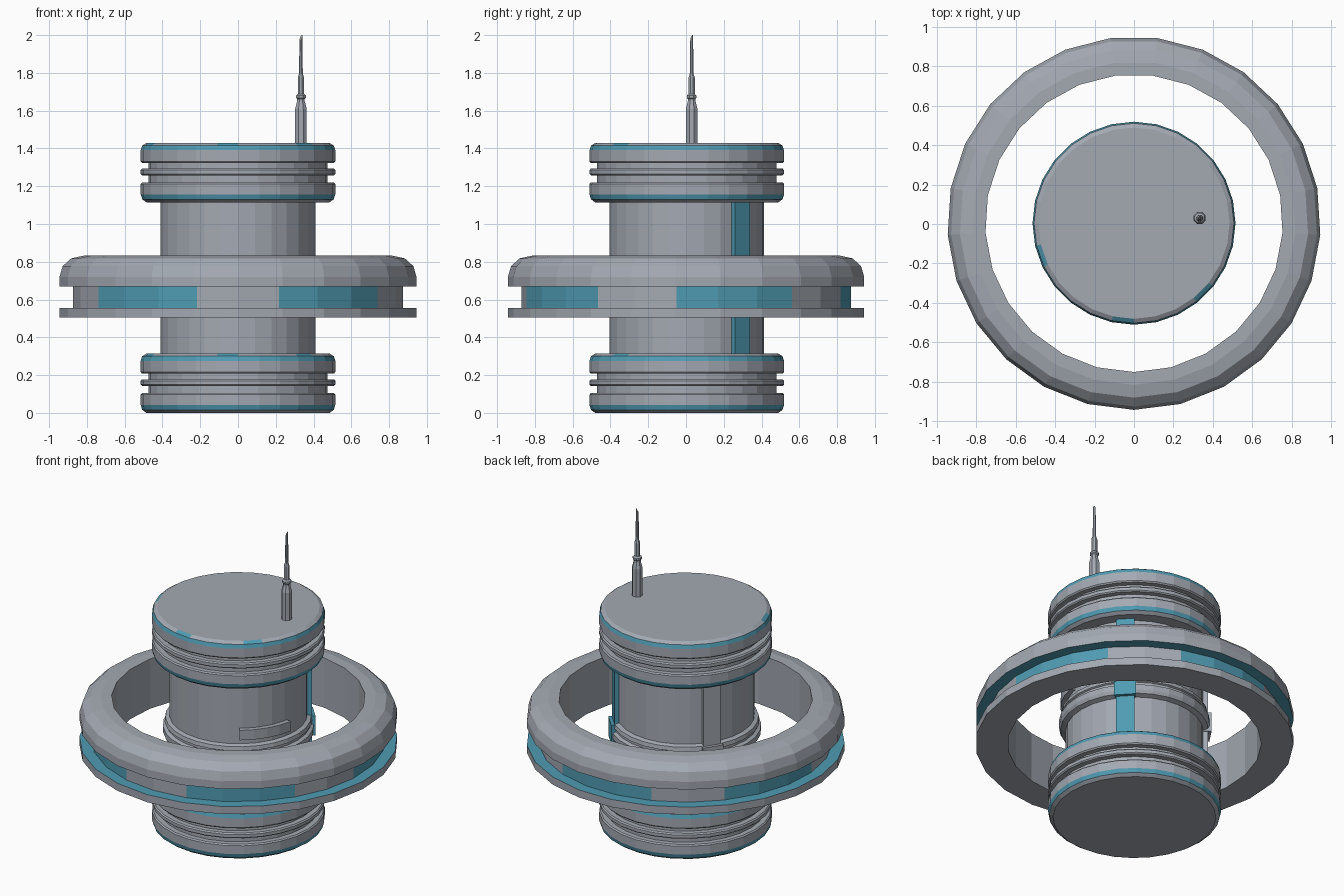
import bpy, bmesh, math

if "Cube" in bpy.data.objects:
    bpy.data.objects.remove(bpy.data.objects["Cube"], do_unlink=True)


def make_material(name, rgb):
    mat = bpy.data.materials.new(name)
    mat.use_nodes = True
    mat.diffuse_color = (*rgb, 1)
    mat.node_tree.nodes["Principled BSDF"].inputs["Base Color"].default_value = (*rgb, 1)
    return mat


MATERIALS = [make_material("hull grey", (0.37, 0.40, 0.45)),
             make_material("accent teal", (0.08, 0.33, 0.45))]
GREY, TEAL = 0, 1
Y_SHIFT = 0.004


def revolve(name, profile, sides, paint=lambda band, seg: GREY, z=0.0,
            centre=(0, Y_SHIFT), loop=False, start=-90, step=None, count=None):
    """Turn a (radius, height) profile; a loop profile is closed on itself.
    With count, only that many steps are turned and the ends are capped."""
    bm = bmesh.new()
    step = step or 360 / sides
    full = count is None
    columns = []
    for i in range(sides if full else count + 1):
        a = math.radians(start + i * step)
        columns.append([bm.verts.new((centre[0] + r * math.cos(a),
                                      centre[1] + r * math.sin(a), z + h))
                        for r, h in profile])
    n = len(profile)
    for seg in range(sides if full else count):
        c, d = columns[seg], columns[(seg + 1) % len(columns)]
        for band in range(n if loop else n - 1):
            j = (band + 1) % n
            face = bm.faces.new((c[band], d[band], d[j], c[j]))
            face.material_index = paint(band, seg)
    if not loop:
        bm.faces.new([c[0] for c in columns])
        bm.faces.new([c[-1] for c in columns])
    elif not full:
        for c in (columns[0], columns[-1]):
            bm.faces.new(c).material_index = paint(0, 0)
    bmesh.ops.recalc_face_normals(bm, faces=bm.faces)
    mesh = bpy.data.meshes.new(name)
    bm.to_mesh(mesh)
    bm.free()
    for mat in MATERIALS:
        mesh.materials.append(mat)
    obj = bpy.data.objects.new(name, mesh)
    bpy.context.collection.objects.link(obj)
    return obj


# Central column
revolve("core_column", [(0.41, 0.2), (0.41, 1.2)], 28)

# Grooved end drums with teal bevels and a few teal chips on the upper rim
drum = [(0.485, 0), (0.507, 0.016), (0.515, 0.042), (0.515, 0.097), (0.508, 0.105),
        (0.475, 0.105), (0.475, 0.143), (0.508, 0.143), (0.515, 0.15), (0.515, 0.17),
        (0.508, 0.178), (0.475, 0.178), (0.475, 0.208), (0.508, 0.208),
        (0.515, 0.216), (0.515, 0.276), (0.507, 0.3), (0.485, 0.314)]
BEVELS = (1, len(drum) - 3)
CHIPS = (3, 22, 27)


def paint_drum(band, seg):
    chip = band == len(drum) - 2 and seg in CHIPS
    return TEAL if band in BEVELS or chip else GREY


for name, z in (("lower_drum", 0), ("upper_drum", 1.115)):
    revolve(name, drum, 28, paint_drum, z)

# Outer ring: groove with teal ledges and five teal panels
ring = [(0.755, 0.505), (0.947, 0.505), (0.947, 0.555), (0.876, 0.555), (0.876, 0.67),
        (0.947, 0.67), (0.947, 0.72), (0.93, 0.777), (0.885, 0.818), (0.82, 0.832),
        (0.755, 0.832)]


def paint_ring(band, seg):
    panel = band == 3 and seg % 5 in (1, 2, 3)
    return TEAL if band in (2, 4) or panel else GREY


revolve("outer_ring", ring, 25, paint_ring, loop=True)

# Stepped collar around the middle of the column
collar = [(0.41, 0.59), (0.44, 0.6), (0.45, 0.62), (0.45, 0.655), (0.43, 0.665),
          (0.43, 0.68), (0.44, 0.685), (0.435, 0.71), (0.405, 0.72)]
revolve("middle_collar", collar, 28)


# Raised strips along the column, each with a foot over the collar
def plate(name, inner, outer, low, high, start, step, count, colour):
    revolve(name, [(inner, low), (outer, low), (outer, high), (inner, high)], 0,
            lambda band, seg: colour, loop=True, start=start, step=step, count=count)


for name, start, colour in (("teal_strip", 35.5, TEAL), ("grey_strip", 139, GREY)):
    plate(name, 0.39, 0.438, 0.3, 1.13, start, 14.5, 1, colour)
    plate(name + "_foot", 0.4, 0.46, 0.585, 0.71, start - 1, 16.5, 1, colour)

# Curved handle on the front of the column
plate("curved_handle", 0.4, 0.44, 0.755, 0.82, -54, 11, 4, GREY)

# Antenna with a slanted tip
antenna = [(0.033, 1.42), (0.033, 1.61), (0.022, 1.65), (0.022, 1.662), (0.028, 1.668),
           (0.028, 1.68), (0.018, 1.688), (0.018, 1.775), (0.011, 1.795), (0.008, 1.98)]
mast = revolve("antenna", antenna, 8, centre=(0.333, 0.03), start=-67.5)
for v in mast.data.vertices:
    if v.co.z > 1.97:
        v.co.z += 1.4 * (v.co.x - 0.333) + 1.4 * (v.co.y - 0.03)
top = max(v.co.z for v in mast.data.vertices)
for v in mast.data.vertices:
    if v.co.z > 1.9:
        v.co.z += 2.0 - top
